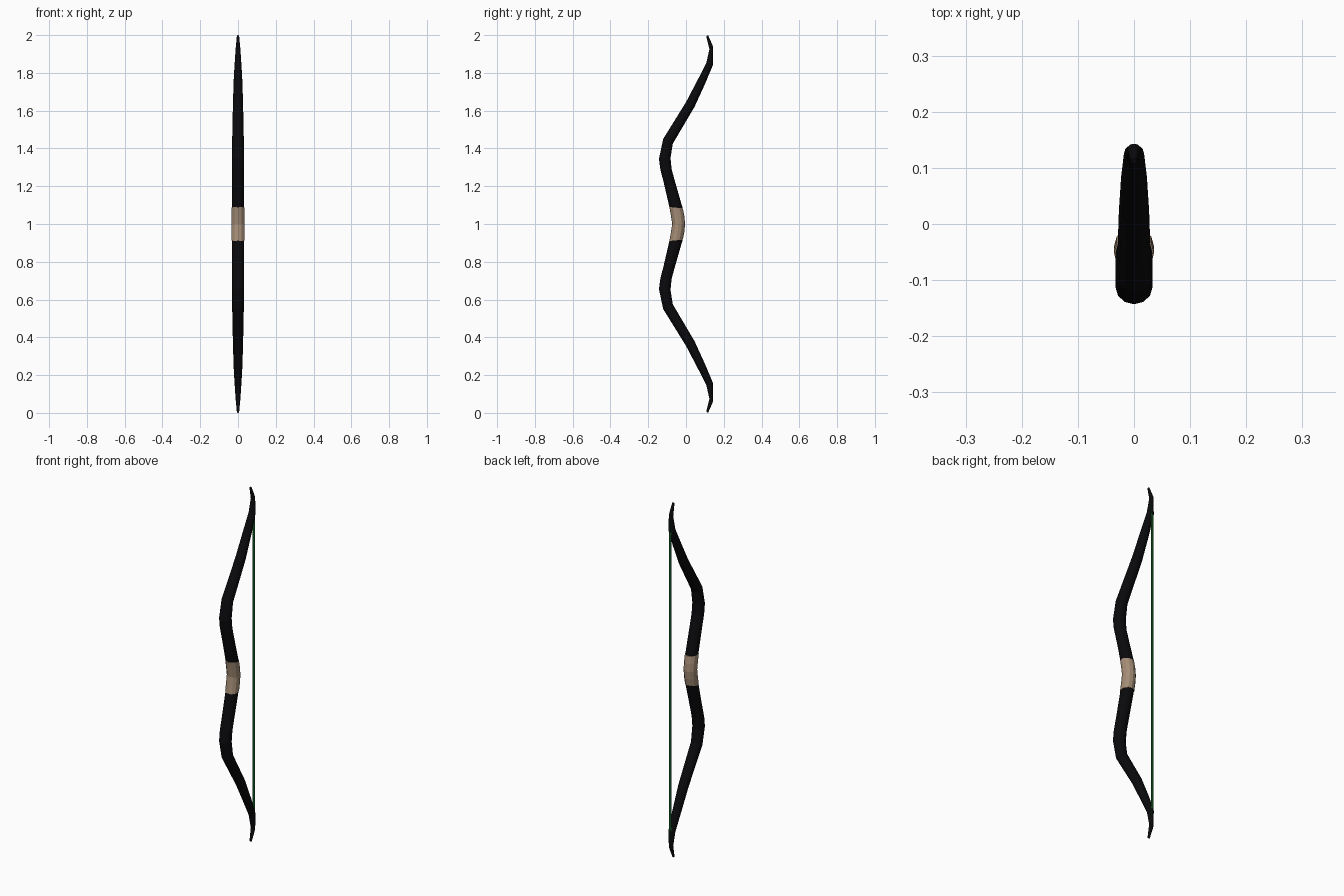
import bpy, bmesh, math
from mathutils import Vector

if "Cube" in bpy.data.objects:
    bpy.data.objects.remove(bpy.data.objects["Cube"])


def material(name, rgb):
    m = bpy.data.materials.new(name)
    m.diffuse_color = (*rgb, 1.0)
    m.use_nodes = True
    m.node_tree.nodes["Principled BSDF"].inputs["Base Color"].default_value = m.diffuse_color
    return m


BLACK = material("black wood", (0.003, 0.003, 0.004))
TAN = material("tan leather", (0.37, 0.265, 0.18))
GREEN = material("dark green string", (0.005, 0.075, 0.012))


def finish(name, bm, mat):
    bmesh.ops.recalc_face_normals(bm, faces=bm.faces)
    me = bpy.data.meshes.new(name)
    bm.to_mesh(me)
    bm.free()
    me.materials.append(mat)
    ob = bpy.data.objects.new(name, me)
    bpy.context.collection.objects.link(ob)
    return ob


def loft(name, stations, mat, sides=12):
    """Rings given by a front point, a back point (y, z) and a half width."""
    bm = bmesh.new()
    rings = []
    for fy, fz, by, bz, w in stations:
        f, b = Vector((0, fy, fz)), Vector((0, by, bz))
        c, d = (f + b) / 2, (b - f) / 2
        rings.append([bm.verts.new(c + d * math.cos(a) + Vector((w * math.sin(a), 0, 0)))
                      for a in (2 * math.pi * i / sides for i in range(sides))])
    for r, s in zip(rings, rings[1:]):
        for i in range(sides):
            j = (i + 1) % sides
            bm.faces.new((r[i], r[j], s[j], s[i]))
    bm.faces.new(rings[0])
    bm.faces.new(rings[-1])
    return finish(name, bm, mat)


def flip(stations):
    return [(fy, 2 - fz, by, 2 - bz, w) for fy, fz, by, bz, w in stations]


# limbs: recurved profile, mirrored about mid height
limb = [
    (-0.087, 1.085, -0.018, 1.085, 0.033),
    (-0.118, 1.22, -0.057, 1.22, 0.033),
    (-0.136, 1.29, -0.076, 1.29, 0.033),
    (-0.143, 1.345, -0.082, 1.35, 0.033),
    (-0.121, 1.45, -0.070, 1.425, 0.031),
    (0.000, 1.645, 0.045, 1.62, 0.027),
    (0.068, 1.775, 0.100, 1.74, 0.023),
    (0.108, 1.855, 0.142, 1.84, 0.018),
    (0.124, 1.925, 0.143, 1.94, 0.012),
    (0.107, 1.995, 0.117, 2.00, 0.006),
]
loft("upper_limb", limb, BLACK)
loft("lower_limb", flip(limb), BLACK)

# grip
half = [(-0.088, 1.09, -0.017, 1.083, 0.0355), (-0.080, 1.045, -0.009, 1.043, 0.0355)]
loft("grip", half + [(-0.073, 1.0, -0.005, 1.0, 0.0355)] + flip(half)[::-1], TAN)

# string: flat ribbon facing front and back
bm = bmesh.new()
bm.faces.new([bm.verts.new((x, 0.141, z)) for x, z in
              ((-0.008, 0.1), (0.008, 0.1), (0.008, 1.9), (-0.008, 1.9))])
finish("string", bm, GREEN)
